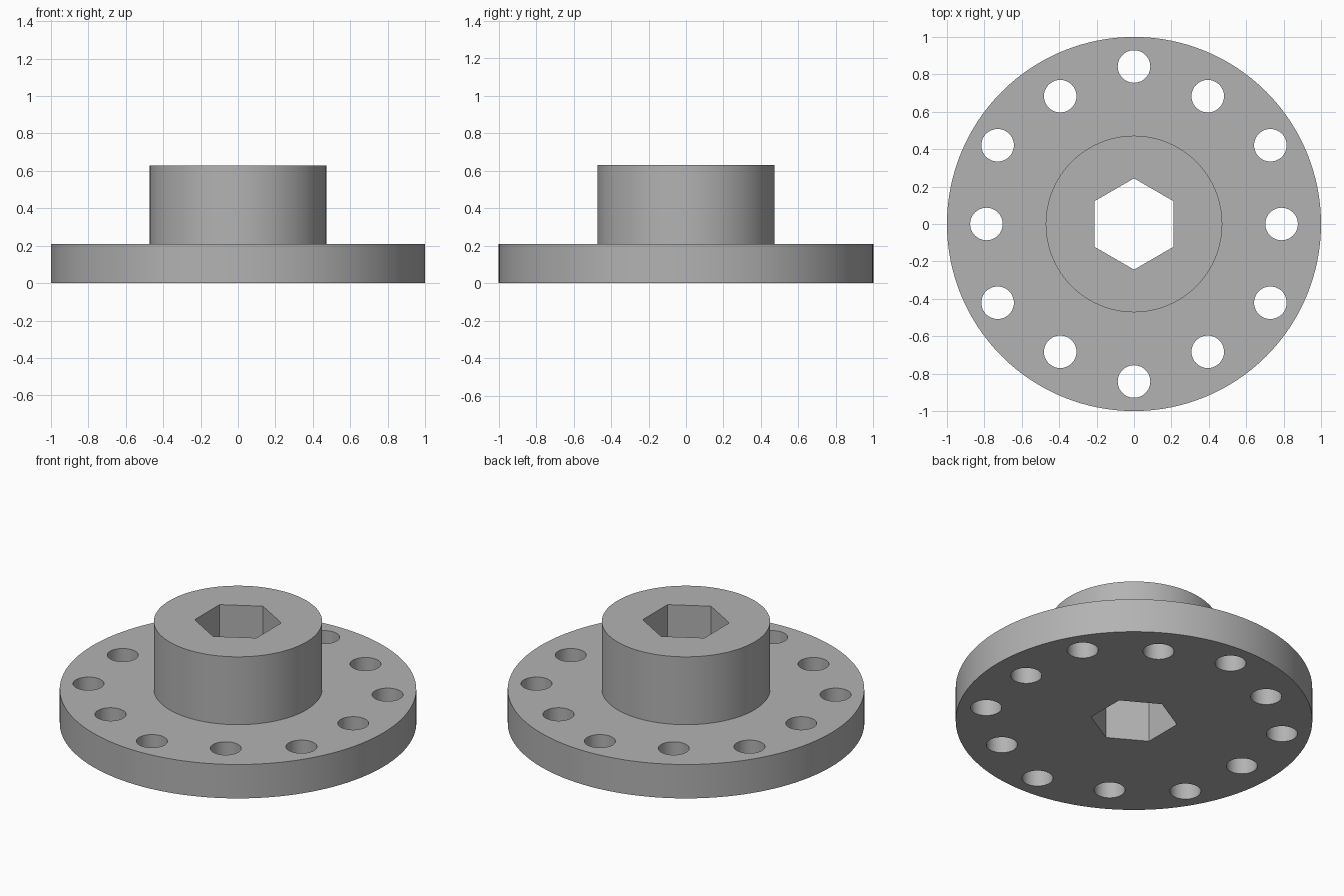
import bpy, bmesh, math
from mathutils import Matrix

cube = bpy.data.objects.get("Cube")
if cube:
    bpy.data.objects.remove(cube, do_unlink=True)

FLANGE_R, FLANGE_H = 1.0, 0.21
HUB_R, HUB_H = 0.472, 0.63
HOLE_R, INNER_RING, OUTER_RING = 0.087, 0.789, 0.842
HEX_R = 0.244

grey = bpy.data.materials.new("plain grey")
grey.use_nodes = True
colour = (0.45, 0.45, 0.45, 1)
grey.diffuse_color = colour
grey.node_tree.nodes["Principled BSDF"].inputs["Base Color"].default_value = colour


def make_object(name, bm):
    bmesh.ops.recalc_face_normals(bm, faces=bm.faces)
    mesh = bpy.data.meshes.new(name)
    bm.to_mesh(mesh)
    bm.free()
    mesh.materials.append(grey)
    obj = bpy.data.objects.new(name, mesh)
    bpy.context.collection.objects.link(obj)
    return obj


def add_prism(bm, sides, radius, x, y, turn=0):
    # Upright prism tall enough to pass through the whole body
    place = Matrix.Translation((x, y, HUB_H / 2)) @ Matrix.Rotation(turn, 4, "Z")
    bmesh.ops.create_cone(bm, cap_ends=True, segments=sides, radius1=radius,
                          radius2=radius, depth=HUB_H + 0.4, matrix=place)


# Flange and hub: one stepped solid, extruded up from a disc
bm = bmesh.new()
bmesh.ops.create_circle(bm, cap_ends=True, segments=128, radius=FLANGE_R)
top = bm.faces[:][0]


def raise_face(face, height):
    new = bmesh.ops.extrude_face_region(bm, geom=[face], use_keep_orig=True)["geom"]
    bmesh.ops.translate(bm, vec=(0, 0, height),
                        verts=[g for g in new if isinstance(g, bmesh.types.BMVert)])
    return next(g for g in new if isinstance(g, bmesh.types.BMFace))


top = raise_face(top, FLANGE_H)
# Step inward to the hub, then raise it
ring = bmesh.ops.extrude_face_region(bm, geom=[top])["geom"]
bmesh.ops.scale(bm, vec=(HUB_R, HUB_R, 1),
                verts=[g for g in ring if isinstance(g, bmesh.types.BMVert)])
top = next(g for g in ring if isinstance(g, bmesh.types.BMFace))
wall = bmesh.ops.extrude_face_region(bm, geom=[top])["geom"]
bmesh.ops.translate(bm, vec=(0, 0, HUB_H - FLANGE_H),
                    verts=[g for g in wall if isinstance(g, bmesh.types.BMVert)])
# Drop faces left inside where the extrusions began
inside = [f for f in bm.faces if len(f.verts) > 4
          and 0.01 < f.calc_center_median().z < HUB_H - 0.01]
bmesh.ops.delete(bm, geom=inside, context="FACES_ONLY")
body = make_object("flanged_hub", bm)

# Hexagonal bore and twelve bolt holes on two alternating rings
bm = bmesh.new()
add_prism(bm, 6, HEX_R, 0, 0, math.radians(0))
corner = max(bm.verts, key=lambda v: v.co.y)
if abs(corner.co.x) > 0.01:
    bmesh.ops.rotate(bm, verts=bm.verts, matrix=Matrix.Rotation(math.pi / 6, 3, "Z"))
for i in range(12):
    angle = i * math.pi / 6
    ring_r = OUTER_RING if i % 2 else INNER_RING
    add_prism(bm, 48, HOLE_R, ring_r * math.cos(angle), ring_r * math.sin(angle))
cutter = make_object("hole_cutter", bm)
cutter.hide_render = True

cut = body.modifiers.new("holes", "BOOLEAN")
cut.operation = "DIFFERENCE"
cut.solver = "EXACT"
cut.object = cutter

# Apply the cut, discard the cutter and smooth the round walls
bpy.ops.object.select_all(action="DESELECT")
body.select_set(True)
bpy.context.view_layer.objects.active = body
bpy.ops.object.modifier_apply(modifier=cut.name)
bpy.data.objects.remove(cutter, do_unlink=True)
bpy.ops.object.shade_smooth_by_angle(angle=math.radians(30))
